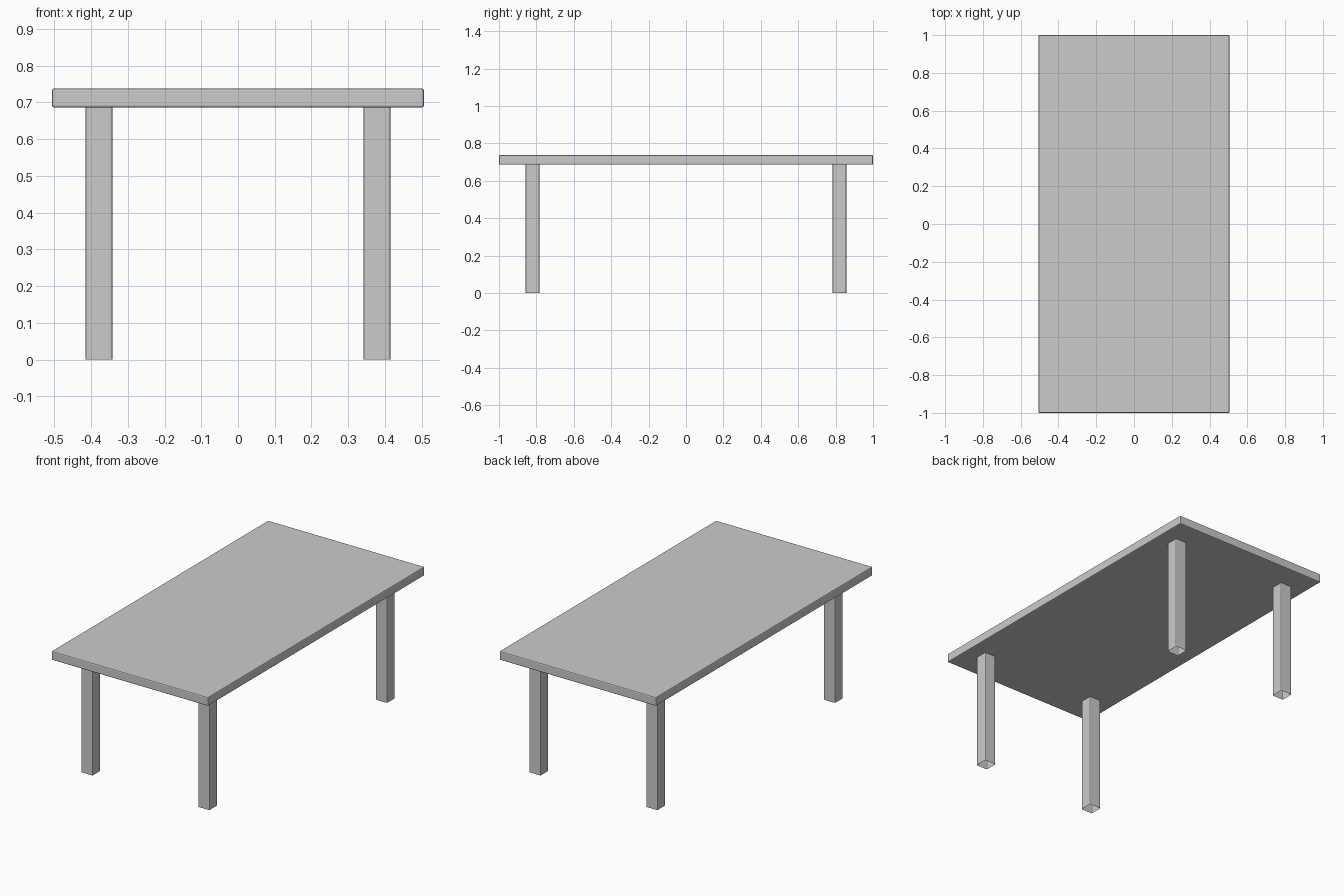
import bpy
import bmesh
from mathutils import Vector

if "Cube" in bpy.data.objects:
    bpy.data.objects.remove(bpy.data.objects["Cube"])

TOP_X, TOP_Y = 0.506, 1.0
TOP_Z0, TOP_Z1 = 0.686, 0.738
LEG_W = 0.074
LEG_X, LEG_Y = 0.378, 0.82


def beveled_box(name, center, size, bevel, vertical_only=False, open_ends=False):
    bm = bmesh.new()
    bmesh.ops.create_cube(bm, size=1.0)
    bmesh.ops.scale(bm, vec=Vector(size), verts=bm.verts)
    edges = [e for e in bm.edges
             if not vertical_only or abs(e.verts[0].co.z - e.verts[1].co.z) > 1e-4]
    bmesh.ops.bevel(bm, geom=edges, offset=bevel, segments=2, profile=0.5, affect='EDGES')
    bm.normal_update()
    if open_ends:
        ends = [f for f in bm.faces if abs(f.normal.z) > 0.9]
        bmesh.ops.delete(bm, geom=ends, context='FACES_ONLY')
    mesh = bpy.data.meshes.new(name)
    bm.to_mesh(mesh)
    bm.free()
    obj = bpy.data.objects.new(name, mesh)
    obj.location = center
    bpy.context.collection.objects.link(obj)
    return obj


# Tabletop slab with softened edges
beveled_box("tabletop", (0, 0, (TOP_Z0 + TOP_Z1) / 2),
            (2 * TOP_X, 2 * TOP_Y, TOP_Z1 - TOP_Z0), 0.006)

# Four hollow square legs, open at the floor
for y_name, sy in (("front", -1), ("back", 1)):
    for x_name, sx in (("left", -1), ("right", 1)):
        beveled_box(f"{y_name}_{x_name}_leg", (sx * LEG_X, sy * LEG_Y, TOP_Z0 / 2),
                    (LEG_W, LEG_W, TOP_Z0), 0.006, vertical_only=True, open_ends=True)
